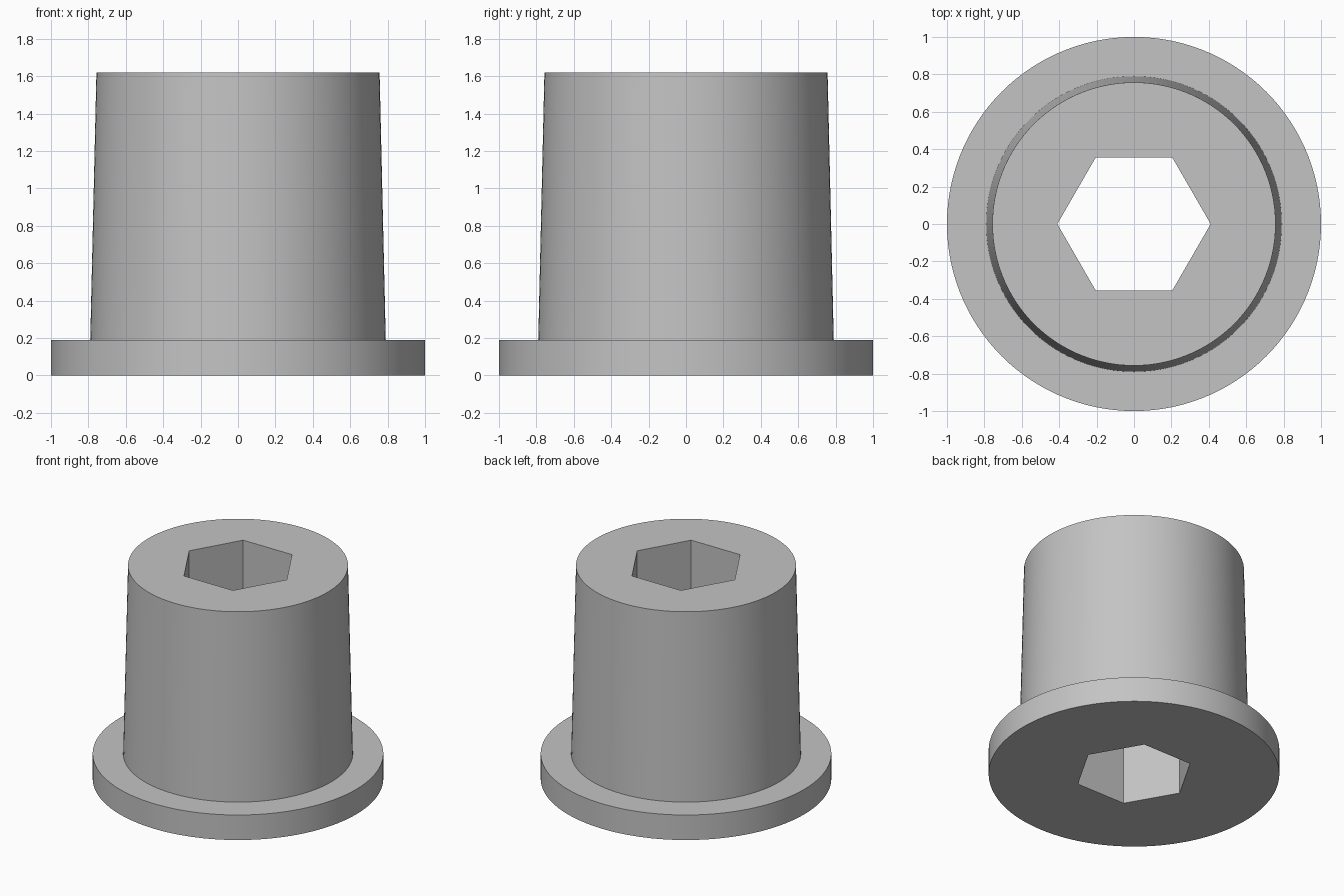
import bpy
import bmesh
from math import cos, sin, pi, radians

if "Cube" in bpy.data.objects:
    bpy.data.objects.remove(bpy.data.objects["Cube"], do_unlink=True)

SEGMENTS = 120          # divisible by six, so the hexagon corners are exact
HEX_RADIUS = 0.41
FLANGE_TOP = 0.19
HEIGHT = 1.62

# Plain grey material
grey = bpy.data.materials.new("plain_grey")
grey.use_nodes = True
colour = (0.55, 0.55, 0.55, 1)
grey.diffuse_color = colour
grey.node_tree.nodes["Principled BSDF"].inputs["Base Color"].default_value = colour


def circle(radius):
    return lambda angle: radius


def hexagon(radius):
    return lambda angle: radius * cos(pi / 6) / cos(angle % (pi / 3) - pi / 6)


def ring(bm, shape, z):
    angles = [2 * pi * i / SEGMENTS for i in range(SEGMENTS)]
    return [bm.verts.new((shape(a) * cos(a), shape(a) * sin(a), z)) for a in angles]


# Flanged bushing: tapered barrel on a round flange, with a hexagonal through bore
section = [
    (hexagon(HEX_RADIUS), 0),
    (circle(1), 0),
    (circle(1), FLANGE_TOP),
    (circle(0.79), FLANGE_TOP),
    (circle(0.757), HEIGHT),
    (hexagon(HEX_RADIUS), HEIGHT),
]
bm = bmesh.new()
rings = [ring(bm, shape, z) for shape, z in section]
for a, b in zip(rings, rings[1:] + rings[:1]):
    for i in range(SEGMENTS):
        j = (i + 1) % SEGMENTS
        bm.faces.new((a[i], a[j], b[j], b[i]))
bmesh.ops.recalc_face_normals(bm, faces=bm.faces)

mesh = bpy.data.meshes.new("flanged_bushing")
bm.to_mesh(mesh)
bm.free()
mesh.materials.append(grey)
bushing = bpy.data.objects.new("flanged_bushing", mesh)
bpy.context.collection.objects.link(bushing)

# Smooth round walls, crisp rims and bore corners
for obj in bpy.context.selected_objects:
    obj.select_set(False)
bushing.select_set(True)
bpy.context.view_layer.objects.active = bushing
bpy.ops.object.shade_smooth_by_angle(angle=radians(30))
